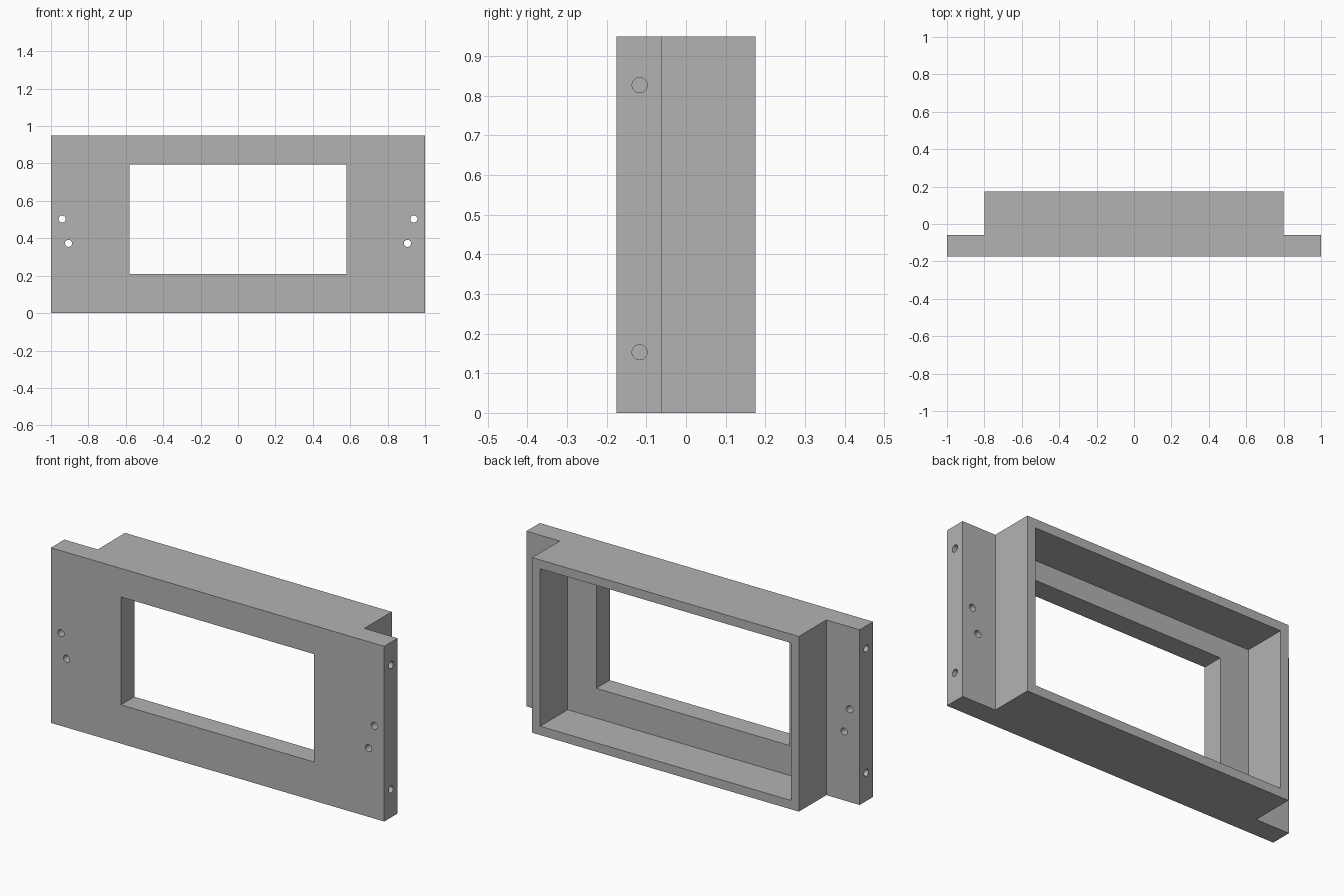
import bpy
import bmesh
from math import pi
from mathutils import Matrix, Vector

cube = bpy.data.objects.get("Cube")
if cube:
    bpy.data.objects.remove(cube, do_unlink=True)

HEIGHT = 0.95
FRONT, STEP, BACK = -0.175, -0.06, 0.175
HALF_PLATE, HALF_BODY, WALL = 1.0, 0.8, 0.048
HOLE_RADIUS = 0.019

grey = bpy.data.materials.new("grey")
grey.use_nodes = True
colour = (0.45, 0.45, 0.45, 1)
grey.diffuse_color = colour
grey.node_tree.nodes["Principled BSDF"].inputs["Base Color"].default_value = colour


def make_object(name, bm):
    bmesh.ops.recalc_face_normals(bm, faces=bm.faces)
    mesh = bpy.data.meshes.new(name)
    bm.to_mesh(mesh)
    bm.free()
    mesh.materials.append(grey)
    obj = bpy.data.objects.new(name, mesh)
    bpy.context.collection.objects.link(obj)
    return obj


def box(name, low, high):
    low, high = Vector(low), Vector(high)
    bm = bmesh.new()
    place = Matrix.Translation((low + high) / 2) @ Matrix.Diagonal((*(high - low), 1))
    bmesh.ops.create_cube(bm, size=1, matrix=place)
    return make_object(name, bm)


def drill(name, centre, axis, length):
    bm = bmesh.new()
    place = Matrix.Translation(centre) @ Matrix.Rotation(pi / 2, 4, axis)
    bmesh.ops.create_cone(bm, cap_ends=True, segments=32, radius1=HOLE_RADIUS,
                          radius2=HOLE_RADIUS, depth=length, matrix=place)
    return make_object(name, bm)


# Stepped housing: T-shaped outline extruded upward
half = [(HALF_PLATE, FRONT), (HALF_PLATE, STEP), (HALF_BODY, STEP), (HALF_BODY, BACK)]
outline = half + [(-x, y) for x, y in reversed(half)]
bm = bmesh.new()
base = bm.faces.new([bm.verts.new((x, y, 0)) for x, y in outline])
top = bmesh.ops.extrude_face_region(bm, geom=[base])["geom"]
bmesh.ops.translate(bm, vec=(0, 0, HEIGHT),
                    verts=[v for v in top if isinstance(v, bmesh.types.BMVert)])
housing = make_object("panel_housing", bm)

# Rear cavity and front window
inner = HALF_BODY - WALL
cutters = [
    box("cavity_cutter", (-inner, STEP, WALL), (inner, BACK + 0.1, HEIGHT - WALL)),
    box("window_cutter", (-0.58, FRONT - 0.1, 0.21), (0.58, 0, 0.795)),
]

# Through holes in the flanges and blind holes in their ends
for side in (-1, 1):
    for x, z in ((0.94, 0.503), (0.906, 0.373)):
        cutters.append(drill("flange_hole_cutter", (side * x, FRONT, z), 'X', 0.5))
    for z in (0.153, 0.827):
        cutters.append(drill("end_hole_cutter", (side, -0.117, z), 'Y', 0.4))

bpy.context.view_layer.objects.active = housing
for cutter in cutters:
    cutter.hide_render = True
    cut = housing.modifiers.new(cutter.name, 'BOOLEAN')
    cut.operation = 'DIFFERENCE'
    cut.solver = 'EXACT'
    cut.object = cutter
    bpy.ops.object.modifier_apply(modifier=cut.name)
    bpy.data.objects.remove(cutter, do_unlink=True)

# Smooth hole walls, crisp panel edges
bpy.ops.object.select_all(action='DESELECT')
housing.select_set(True)
bpy.ops.object.shade_smooth_by_angle(angle=pi / 6)
